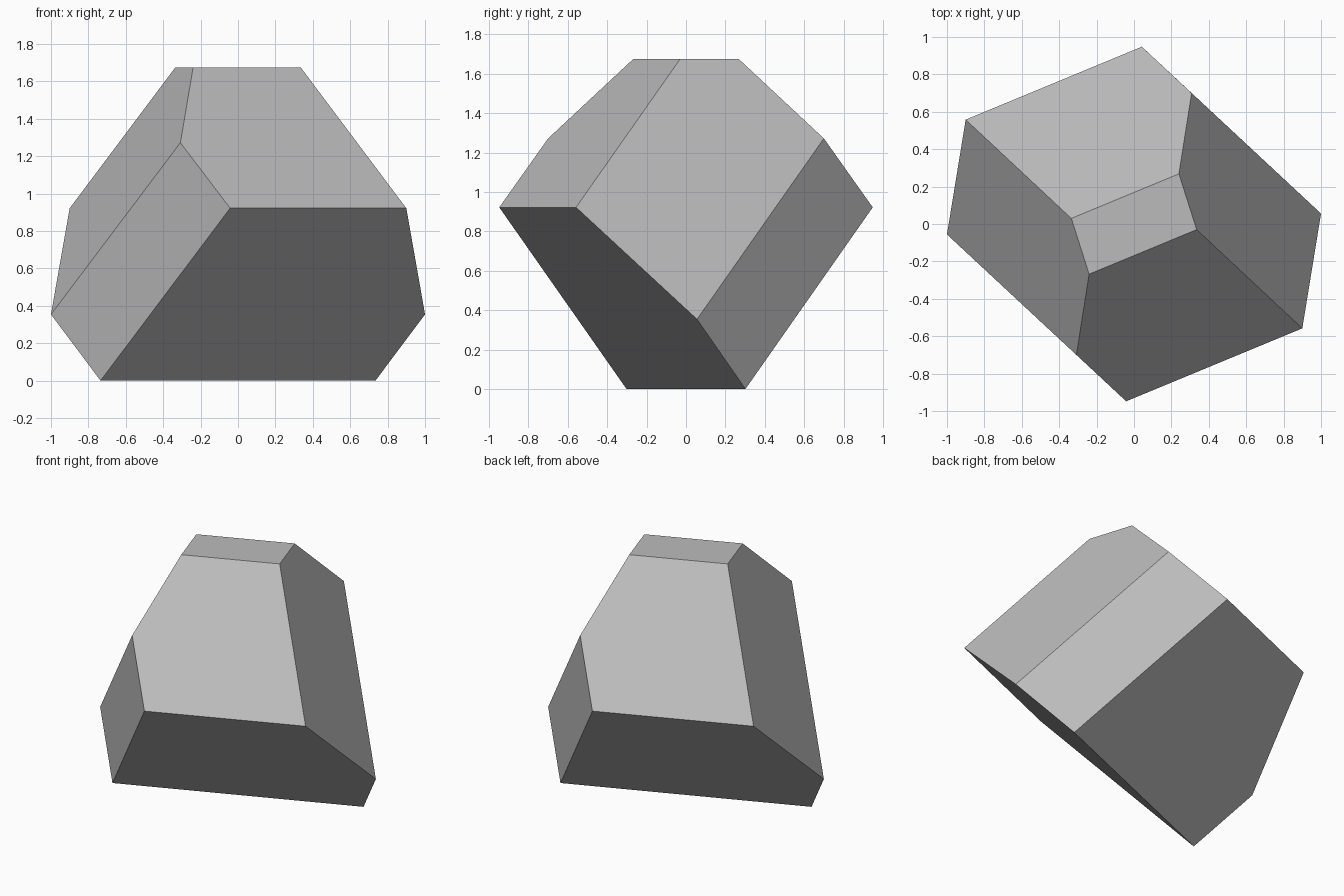
import bpy
import bmesh
import math

default = bpy.data.objects.get("Cube")
if default:
    bpy.data.objects.remove(default, do_unlink=True)

# Corners on one side; a half turn about z gives the opposite side
HALF = [
    (0.335, -0.03, 1.675), (0.24, 0.268, 1.675),   # top facet
    (0.308, 0.70, 1.272),                          # upper shoulder
    (0.90, -0.558, 0.922), (0.042, 0.948, 0.922),  # widest level
    (1.0, 0.056, 0.354),                           # low corner
    (0.735, 0.302, 0.0),                           # bottom ridge
]

# Stone grey
stone = bpy.data.materials.new("stone_grey")
stone.use_nodes = True
grey = (0.5, 0.5, 0.5, 1.0)
stone.diffuse_color = grey
stone.node_tree.nodes["Principled BSDF"].inputs["Base Color"].default_value = grey

# Faceted boulder: convex hull of the corners with flat facets merged
bm = bmesh.new()
for x, y, z in HALF:
    bm.verts.new((x, y, z))
    bm.verts.new((-x, -y, z))
bmesh.ops.convex_hull(bm, input=bm.verts)
bmesh.ops.dissolve_limit(bm, angle_limit=math.radians(4),
                         verts=bm.verts, edges=bm.edges)
bmesh.ops.recalc_face_normals(bm, faces=bm.faces)

mesh = bpy.data.meshes.new("boulder")
bm.to_mesh(mesh)
bm.free()
mesh.materials.append(stone)
boulder = bpy.data.objects.new("boulder", mesh)
bpy.context.scene.collection.objects.link(boulder)
